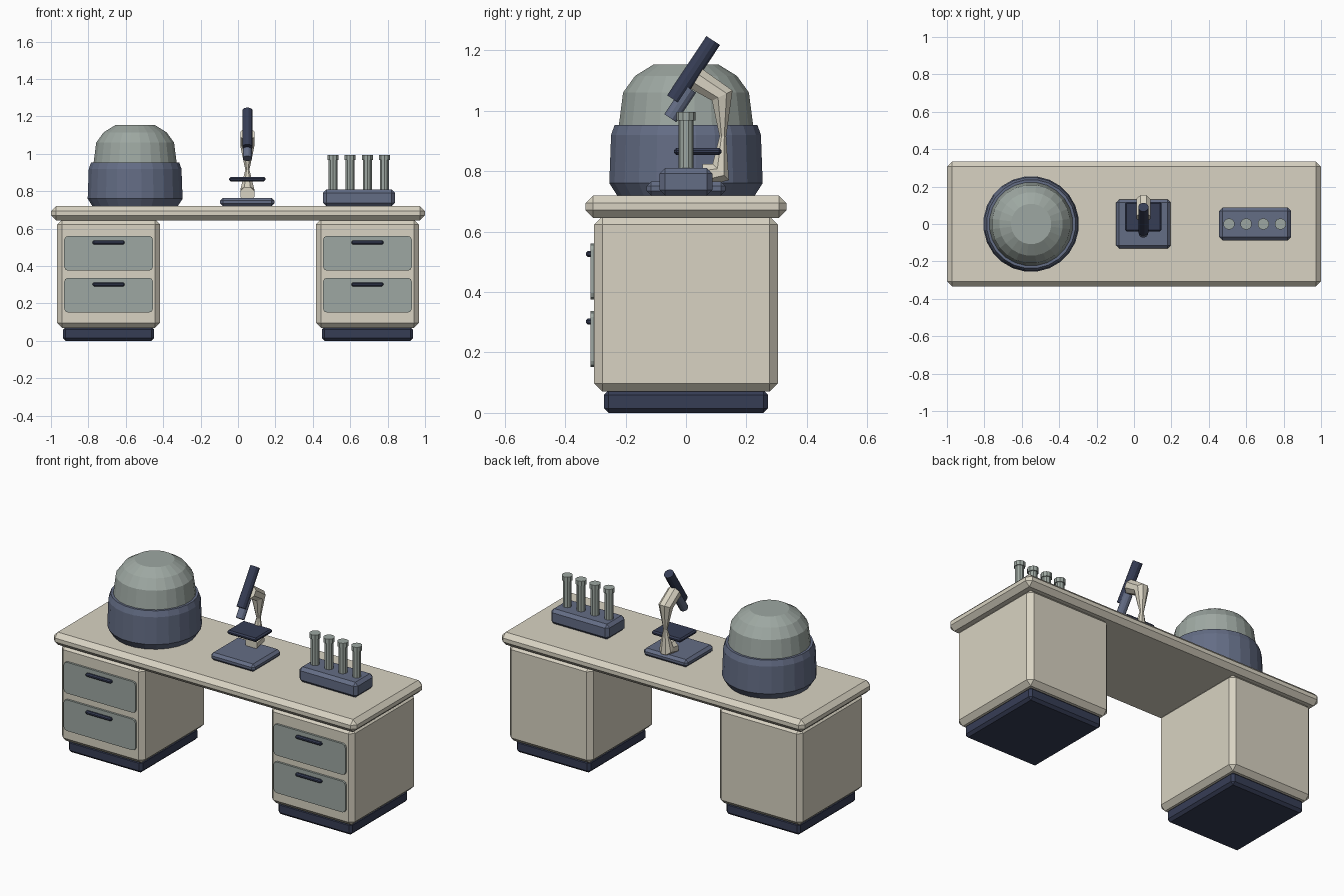
import bpy, bmesh, math
from mathutils import Vector

if "Cube" in bpy.data.objects:
    bpy.data.objects.remove(bpy.data.objects["Cube"])


def material(name, rgb):
    mat = bpy.data.materials.new(name)
    mat.use_nodes = True
    mat.diffuse_color = (*rgb, 1)
    mat.node_tree.nodes["Principled BSDF"].inputs["Base Color"].default_value = (*rgb, 1)
    return mat


CREAM = material("cream", (0.69, 0.65, 0.54))
SAGE = material("sage_grey", (0.34, 0.39, 0.36))
SLATE = material("slate_blue", (0.127, 0.153, 0.235))
NAVY = material("navy", (0.037, 0.047, 0.091))


def finish(name, bm, mat):
    bmesh.ops.recalc_face_normals(bm, faces=bm.faces)
    mesh = bpy.data.meshes.new(name)
    bm.to_mesh(mesh)
    bm.free()
    mesh.materials.append(mat)
    obj = bpy.data.objects.new(name, mesh)
    bpy.context.collection.objects.link(obj)
    return obj


def box(name, mat, x, y, z, bevel, axis=None, segments=1):
    """Box from ranges; bevels all edges, or only those along one axis."""
    bm = bmesh.new()
    bmesh.ops.create_cube(bm, size=1)
    for v in bm.verts:
        v.co = [(r[0] + r[1]) / 2 + c * (r[1] - r[0]) for r, c in zip((x, y, z), v.co)]
    edges = [e for e in bm.edges if axis is None
             or abs((e.verts[0].co - e.verts[1].co).normalized()[axis]) > 0.9]
    bmesh.ops.bevel(bm, geom=edges, offset=bevel, segments=segments,
                    affect='EDGES', profile=0.5)
    return finish(name, bm, mat)


def loft(name, mat, rings, sides):
    """Skin over circles given as (centre, normal in the YZ plane, radius)."""
    bm = bmesh.new()
    u = Vector((1, 0, 0))
    loops = []
    for centre, normal, radius in rings:
        v = Vector(normal).normalized().cross(u)
        angles = [2 * math.pi * (i + 0.5) / sides for i in range(sides)]
        loops.append([bm.verts.new(Vector(centre) + radius * (math.cos(a) * u + math.sin(a) * v))
                      for a in angles])
    for a, b in zip(loops, loops[1:]):
        for i in range(sides):
            j = (i + 1) % sides
            bm.faces.new((a[i], a[j], b[j], b[i]))
    bm.faces.new(loops[0])
    bm.faces.new(loops[-1])
    return finish(name, bm, mat)


def lathe(name, mat, x, profile, sides):
    return loft(name, mat, [((x, 0, z), (0, 0, 1), r) for r, z in profile], sides)


def rod(name, mat, start, end, radius, sides):
    start, end = Vector(start), Vector(end)
    return loft(name, mat, [(start, end - start, radius), (end, end - start, radius)], sides)


# Desk top
box("desk_top", CREAM, (-1, 1), (-0.333, 0.333), (0.645, 0.72), 0.026)

# Two drawer cabinets
for side, cx in (("left", 0.692), ("right", -0.692)):
    def span(half):
        return cx - half, cx + half
    box(side + "_cabinet", CREAM, span(0.275), (-0.304, 0.304), (0.07, 0.65), 0.027)
    box(side + "_plinth", NAVY, span(0.244), (-0.271, 0.271), (0, 0.075), 0.015)
    for level, z in (("lower", 0.152), ("upper", 0.376)):
        box(f"{side}_{level}_drawer", SAGE, span(0.237), (-0.316, -0.29),
            (z, z + 0.185), 0.02, axis=1, segments=2)
        box(f"{side}_{level}_handle", NAVY, span(0.085), (-0.331, -0.31),
            (z + 0.14, z + 0.16), 0.006)

# Domed machine
lathe("dome_base", SLATE, -0.55,
      [(0.23, 0.72), (0.256, 0.76), (0.25, 0.92), (0.238, 0.953)], 24)
lathe("dome_lid", SAGE, -0.55,
      [(0.225, 0.945), (0.21, 1.06), (0.17, 1.115), (0.108, 1.153)], 24)

# Microscope
MX = 0.05
box("microscope_base", SLATE, (MX - 0.145, MX + 0.145), (-0.131, 0.131), (0.72, 0.765), 0.015)
box("microscope_stage", NAVY, (MX - 0.097, MX + 0.097), (-0.04, 0.118), (0.853, 0.877), 0.008)
loft("microscope_arm", CREAM, [
    ((MX, 0.055, 0.785), (0, 1, 0), 0.041),
    ((MX, 0.115, 0.797), (0, 1, 1), 0.041),
    ((MX, 0.122, 0.915), (0, 0, 1), 0.012),
    ((MX, 0.12, 1.05), (0, -0.5, 1), 0.041),
    ((MX, 0.035, 1.105), (0, -1, 0.6), 0.041)], 8)
rod("microscope_tube", NAVY, (MX, -0.04, 1.036), (MX, 0.09, 1.232), 0.028, 12)
rod("microscope_objective", SLATE, (MX, -0.052, 0.975), (MX, 0.013, 1.073), 0.025, 12)

# Rack with four capped tubes
box("tube_rack", SLATE, (0.455, 0.84), (-0.087, 0.087), (0.72, 0.81), 0.018)
for i in range(4):
    x = 0.508 + 0.0917 * i
    lathe(f"sample_tube_{i + 1}", SAGE, x, [(0.025, 0.78), (0.025, 0.975)], 10)
    lathe(f"tube_cap_{i + 1}", SAGE, x, [(0.031, 0.968), (0.031, 0.995)], 10)
